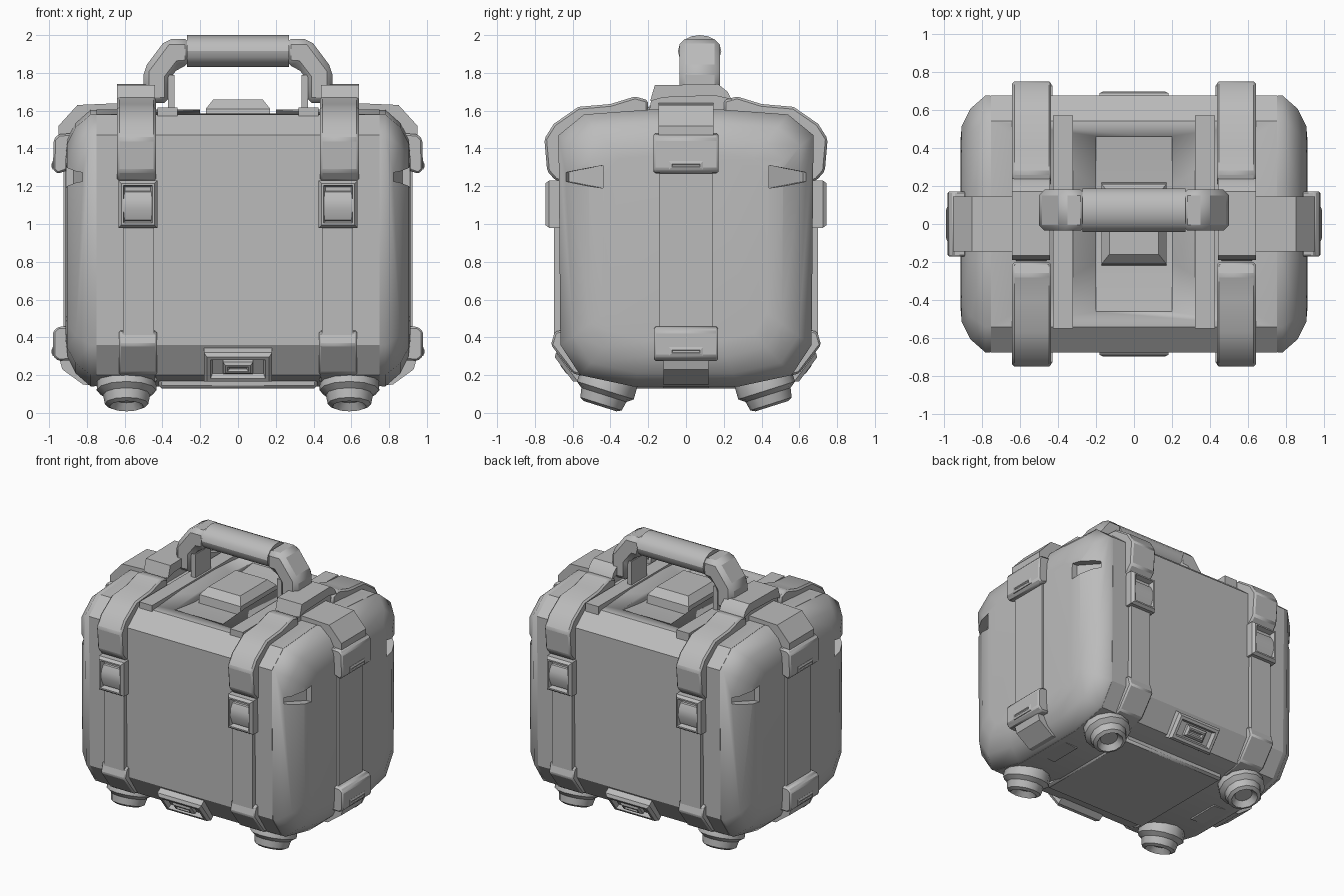
import bpy, bmesh, math
from mathutils import Matrix, Vector

if "Cube" in bpy.data.objects:
    bpy.data.objects.remove(bpy.data.objects["Cube"], do_unlink=True)

grey = bpy.data.materials.new("case grey")
grey.use_nodes = True
COLOR = (0.5, 0.5, 0.5, 1)
grey.diffuse_color = COLOR
grey.node_tree.nodes["Principled BSDF"].inputs["Base Color"].default_value = COLOR


def finish(name, bm, smooth=30, bevel=0):
    bmesh.ops.recalc_face_normals(bm, faces=bm.faces)
    mesh = bpy.data.meshes.new(name)
    bm.to_mesh(mesh)
    bm.free()
    mesh.materials.append(grey)
    ob = bpy.data.objects.new(name, mesh)
    bpy.context.scene.collection.objects.link(ob)
    if bevel:
        mod = ob.modifiers.new("bevel", "BEVEL")
        mod.width, mod.segments, mod.limit_method = bevel, 1, "ANGLE"
    bpy.ops.object.select_all(action="DESELECT")
    ob.select_set(True)
    bpy.context.view_layer.objects.active = ob
    bpy.ops.object.shade_smooth_by_angle(angle=math.radians(smooth))
    return ob


def loft(name, rings, smooth=30, bevel=0):
    """Skin a stack of equal-sized point rings and close both ends."""
    bm = bmesh.new()
    rows = [[bm.verts.new(p) for p in ring] for ring in rings]
    n = len(rows[0])
    for a, b in zip(rows, rows[1:]):
        for i in range(n):
            bm.faces.new((a[i], a[(i + 1) % n], b[(i + 1) % n], b[i]))
    bm.faces.new(rows[0])
    bm.faces.new(rows[-1])
    return finish(name, bm, smooth, bevel)


def prism(name, pts, axis, lo, hi, sx=1, sy=1, bevel=0):
    """Extrude a (y, z) profile along x, or an (x, z) profile along y."""
    def place(p, t):
        x, y = (t, p[0]) if axis == "x" else (p[0], t)
        return (x * sx, y * sy, p[1])
    return loft(name, [[place(p, t) for p in pts] for t in (lo, hi)], 30, bevel)


def box(name, x, y, z, sx=1, sy=1, bevel=0):
    pts = [(y[0], z[0]), (y[1], z[0]), (y[1], z[1]), (y[0], z[1])]
    return prism(name, pts, "x", x[0], x[1], sx, sy, bevel)


def framed(name, centre, normal, w, h, d, rim, depth):
    """Tapered plate with a sunken middle, facing along normal."""
    n = Vector(normal).normalized()
    u = Vector((0, 0, 1)).cross(n).normalized()
    v = n.cross(u)
    rows = []
    for inset, height in ((0, -d), (0, d * 0.5), (0.015, d), (rim, d), (rim + 0.01, d - depth)):
        a, b = w / 2 - inset, h / 2 - inset
        rows.append([Vector(centre) + u * i * a + v * j * b + n * height
                     for i, j in ((-1, -1), (1, -1), (1, 1), (-1, 1))])
    return loft(name, rows)


def cut(target, cutter):
    mod = target.modifiers.new("cut", "BOOLEAN")
    mod.operation, mod.object, mod.solver = "DIFFERENCE", cutter, "EXACT"
    cutter.hide_render = True
    bpy.context.view_layer.objects.active = target
    bpy.ops.object.modifier_apply(modifier=mod.name)
    bpy.data.objects.remove(cutter, do_unlink=True)


# Case cross-section, used by the centre and both rounded ends
half = [(0.28, 0.14), (0.56, 0.2), (0.665, 0.36), (0.675, 1.47), (0.54, 1.58), (0.2, 1.605)]
section = half + [(-y, z) for y, z in reversed(half)]
centre_shell = prism("centre_shell", section, "x", -0.75, 0.75)

# Sunken tray and raised pad on the lid
tray = [(0.48, 1.65), (0.46, 1.58), (0.22, 1.55)]
cut(centre_shell, prism("tray_cutter", tray + [(-y, z) for y, z in reversed(tray)], "x", -0.2, 0.2))
loft("lid_pad", [[(i * a, j * b, z) for i, j in ((-1, -1), (1, -1), (1, 1), (-1, 1))]
                 for a, b, z in ((0.17, 0.22, 1.53), (0.17, 0.21, 1.61), (0.13, 0.16, 1.66))])


def end_ring(x, inset):
    return [(x, y * (1 - inset / 0.675), 0.87 + (z - 0.87) * (1 - inset / 0.73)) for y, z in section]


# Rounded ends with wedge-shaped finger notches at the corners
for sx, side in ((1, "left"), (-1, "right")):
    shell = loft(side + "_end_shell", [end_ring(sx * x, d) for x, d in
                 ((0.7, 0.004), (0.78, 0), (0.86, 0.07), (0.905, 0.16), (0.912, 0.24))], 62)
    for sy in (1, -1):
        low = [(0.87, 0.44, 1.19), (1, 0.44, 1.19), (1, 0.72, 1.23), (0.79, 0.62, 1.225)]
        lift = (0.12, 0.12, 0.03, 0.05)
        high = [(x, y, z + up) for (x, y, z), up in zip(low, lift)]
        cut(shell, loft("notch_cutter", [[(x * sx, y * sy, z) for x, y, z in r] for r in (low, high)]))
    bpy.ops.object.select_all(action="DESELECT")
    shell.select_set(True)
    bpy.context.view_layer.objects.active = shell
    bpy.ops.object.shade_smooth_by_angle(angle=math.radians(62))

    # Strap round each end
    prism(side + "_side_strap_top", [(0.89, 1.4), (0.95, 1.4), (0.95, 1.52), (0.85, 1.63), (0.62, 1.64),
          (0.62, 1.57), (0.8, 1.57), (0.88, 1.46)], "y", -0.145, 0.145, sx)
    prism(side + "_side_strap_upper_bracket", [(0.89, 1.29), (0.955, 1.265), (0.98, 1.29), (0.975, 1.45),
          (0.95, 1.475), (0.88, 1.48)], "y", -0.172, 0.172, sx, bevel=0.01)
    box(side + "_side_strap", (0.88, 0.925), (-0.14, 0.14), (0.4, 1.32), sx)
    prism(side + "_side_strap_lower_bracket", [(0.88, 0.46), (0.955, 0.455), (0.98, 0.43), (0.98, 0.3),
          (0.95, 0.275), (0.85, 0.28)], "y", -0.17, 0.17, sx, bevel=0.01)
    prism(side + "_side_strap_bottom", [(0.95, 0.3), (0.93, 0.23), (0.82, 0.15), (0.6, 0.13), (0.6, 0.2),
          (0.78, 0.2), (0.87, 0.33)], "y", -0.12, 0.12, sx)
    for z, part in ((1.31, "upper"), (0.325, "lower")):
        framed(side + "_" + part + "_bracket_slot", (sx * 0.975, 0, z), (sx, 0, 0), 0.18, 0.045, 0.012, 0.012, 0.012)

    # Handle arm and its mount
    prism(side + "_handle_arm", [(0.5, 1.64), (0.5, 1.82), (0.38, 1.98), (0.25, 1.98), (0.25, 1.84),
          (0.31, 1.835), (0.36, 1.77), (0.36, 1.64)], "y", -0.035, 0.18, sx, bevel=0.03)
    box(side + "_handle_leg_plate", (0.335, 0.37), (-0.02, 0.16), (1.58, 1.79), sx)
    prism(side + "_handle_mount", [(-0.2, 1.57), (-0.18, 1.68), (-0.14, 1.72), (0.17, 1.72),
          (0.23, 1.67), (0.29, 1.57)], "x", 0.46, 0.62, sx)
    prism(side + "_mount_cover", [(-0.19, 1.65), (-0.165, 1.735), (0.17, 1.74), (0.22, 1.7),
          (0.24, 1.66), (0.15, 1.68), (-0.12, 1.67)], "x", 0.44, 0.64, sx)
    box(side + "_lid_rail", (0.32, 0.425), (-0.55, 0.57), (1.55, 1.617), sx)

    for sy, end in ((-1, "front"), (1, "back")):
        name = end + "_" + side
        # Upper strap, latch, lower strap and corner bracket
        prism(name + "_upper_strap", [(0.65, 1.22), (0.69, 1.23), (0.735, 1.28), (0.75, 1.45), (0.7, 1.53),
              (0.57, 1.62), (0.4, 1.635), (0.27, 1.675), (0.2, 1.655), (0.2, 1.57), (0.5, 1.56),
              (0.65, 1.45)], "x", 0.435, 0.64, sx, sy, bevel=0.012)
        framed(name + "_latch", (sx * 0.53, sy * 0.705, 1.105), (0, sy, 0), 0.205, 0.25, 0.04, 0.025, 0.035)
        prism(name + "_latch_roll", [(0.7, 1.01), (0.722, 1.02), (0.742, 1.08), (0.738, 1.13), (0.72, 1.17),
              (0.7, 1.18)], "x", 0.455, 0.605, sx, sy)
        box(name + "_lower_strap", (0.445, 0.61), (0.65, 0.7), (0.36, 1.02), sx, sy)
        prism(name + "_corner_bracket", [(0.65, 0.44), (0.695, 0.43), (0.715, 0.36), (0.6, 0.21),
              (0.43, 0.16), (0.43, 0.22), (0.55, 0.24), (0.65, 0.38)], "x", 0.43, 0.63, sx, sy, bevel=0.01)

        # Tilted round foot with a hollow tip
        axis = Vector((0, sy * 0.3, -0.95)).normalized()
        across = axis.cross(Vector((1, 0, 0)))
        base = Vector((sx * 0.59, sy * 0.4, 0.205))
        rings = []
        for r, h in ((0.13, -0.07), (0.155, -0.02), (0.158, 0.09), (0.125, 0.115), (0.115, 0.165),
                     (0.09, 0.178), (0.06, 0.14)):
            rings.append([base + axis * h + Vector((r * math.cos(t), 0, 0)) + across * r * math.sin(t)
                          for t in (k * math.tau / 12 for k in range(12))])
        loft(name + "_foot", rings, 35)

# Grip between the handle arms
loft("handle_grip", [[(x, 0.072 + 0.115 * math.cos(t), 1.915 + 0.085 * math.sin(t))
                      for t in (k * math.tau / 16 for k in range(16))] for x in (-0.27, 0.27)])

# Belly panel and the buckles on the lower slopes
box("belly_panel", (-0.42, 0.42), (-0.42, 0.42), (0.13, 0.22), bevel=0.015)
for sy, end in ((-1, "front"), (1, "back")):
    framed(end + "_buckle", (0, sy * 0.615, 0.255), (0, sy * 0.8, -0.6), 0.36, 0.19, 0.04, 0.035, 0.03)
    framed(end + "_buckle_button", (0, sy * 0.63, 0.245), (0, sy * 0.8, -0.6), 0.16, 0.08, 0.025, 0.025, 0.012)
